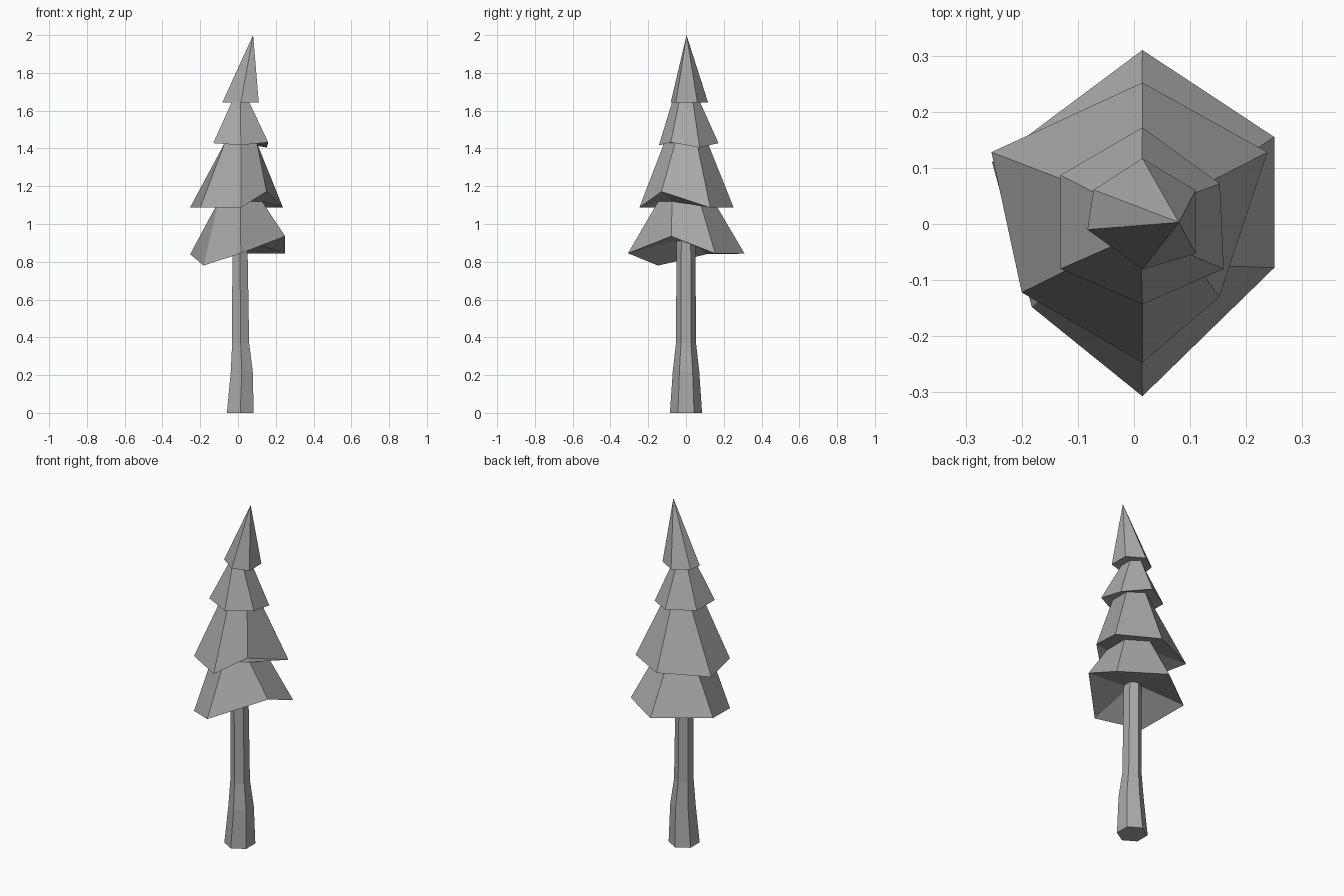
import bpy, bmesh

cube = bpy.data.objects.get("Cube")
if cube:
    bpy.data.objects.remove(cube, do_unlink=True)

grey = bpy.data.materials.new("plain_grey")
grey.use_nodes = True
colour = (0.4, 0.4, 0.4, 1)
grey.diffuse_color = colour
grey.node_tree.nodes["Principled BSDF"].inputs["Base Color"].default_value = colour


def hexagon(cx, half_width, radius, z):
    """Six-sided ring with corners at the front and back, clockwise from the front."""
    w, h = half_width, radius / 2
    sides = [(0, -radius), (-w, -h), (-w, h), (0, radius), (w, h), (w, -h)]
    return [(cx + x, y, z) for x, y in sides]


def loft(name, rings, tip=None, cap=False):
    """Bridge rings in order, ending in a tip or in caps at both ends."""
    bm = bmesh.new()
    loops = [[bm.verts.new(p) for p in ring] for ring in rings]
    for low, high in zip(loops, loops[1:]):
        for k in range(6):
            n = (k + 1) % 6
            bm.faces.new((low[n], low[k], high[k], high[n]))
    if tip:
        top = bm.verts.new(tip)
        for k in range(6):
            bm.faces.new((loops[-1][(k + 1) % 6], loops[-1][k], top))
    if cap:
        bm.faces.new(loops[0])
        bm.faces.new(loops[-1][::-1])
    mesh = bpy.data.meshes.new(name)
    bm.to_mesh(mesh)
    bm.free()
    mesh.materials.append(grey)
    obj = bpy.data.objects.new(name, mesh)
    bpy.context.collection.objects.link(obj)
    return obj


# Trunk with a flared foot
trunk_top = hexagon(0.01, 0.04, 0.05, 0.91)
loft("trunk", [hexagon(0.012, 0.071, 0.085, 0), hexagon(0.02, 0.058, 0.07, 0.22),
               hexagon(0.014, 0.045, 0.053, 0.37), trunk_top], cap=True)

# Uneven skirt edges of the four branch tiers, clockwise from the front
skirts = [
    [(0.015, -0.307, 0.845), (-0.182, -0.148, 0.78), (-0.253, 0.11, 0.84),
     (0.015, 0.31, 0.843), (0.25, 0.155, 0.843), (0.25, -0.078, 0.935)],
    [(0.015, -0.247, 1.087), (-0.2, -0.122, 1.087), (-0.254, 0.128, 1.087),
     (0.015, 0.252, 1.087), (0.238, 0.128, 1.087), (0.152, -0.13, 1.172)],
    [(0.015, -0.143, 1.418), (-0.131, -0.08, 1.428), (-0.131, 0.087, 1.428),
     (0.015, 0.172, 1.428), (0.153, 0.072, 1.405), (0.16, -0.08, 1.432)],
    [(0.015, -0.081, 1.643), (-0.083, -0.01, 1.643), (-0.072, 0.061, 1.643),
     (0.015, 0.117, 1.643), (0.11, 0.06, 1.643), (0.11, -0.053, 1.643)],
]
# Narrow necks between the tiers
necks = [hexagon(0.012, 0.115, 0.147, 1.12), hexagon(0.015, 0.085, 0.115, 1.43),
         hexagon(0.013, 0.045, 0.073, 1.648)]

# Foliage: undersides, skirts and leaning tip in one surface
rings = [trunk_top]
for i, skirt in enumerate(skirts):
    rings.append(skirt)
    rings += necks[i:i + 1]
loft("foliage", rings, tip=(0.08, 0.003, 2))
